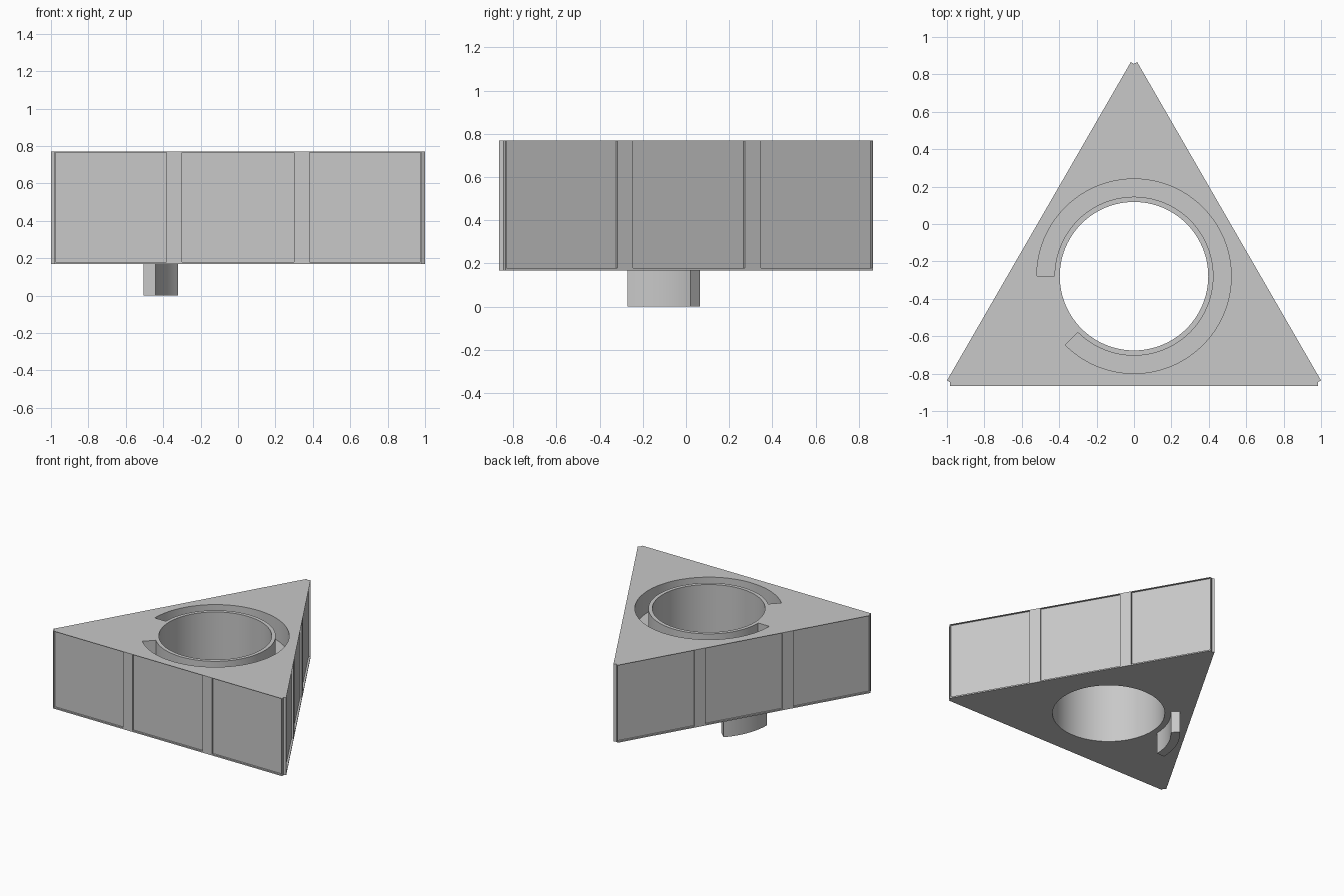
import bpy
import bmesh
import math
from mathutils import Matrix, Vector

cube = bpy.data.objects.get("Cube")
if cube:
    bpy.data.objects.remove(cube, do_unlink=True)

CENTRE_Y = -0.279            # axis of the triangle and of the round bore
BOTTOM, TOP = 0.168, 0.77
HALF, INRADIUS, CORE = 0.983, 0.587, 0.567

grey = bpy.data.materials.new("light_grey")
grey.use_nodes = True
grey.diffuse_color = (0.58, 0.58, 0.58, 1)
grey.node_tree.nodes["Principled BSDF"].inputs["Base Color"].default_value = grey.diffuse_color


def prism(name, outline, z0, z1):
    """Extrude a counter-clockwise outline, given about the axis."""
    bm = bmesh.new()
    face = bm.faces.new([bm.verts.new((x, y + CENTRE_Y, z0)) for x, y in outline])
    top = bmesh.ops.extrude_face_region(bm, geom=[face])["geom"]
    verts = [v for v in top if isinstance(v, bmesh.types.BMVert)]
    bmesh.ops.translate(bm, verts=verts, vec=(0, 0, z1 - z0))
    bmesh.ops.recalc_face_normals(bm, faces=bm.faces)
    mesh = bpy.data.meshes.new(name)
    bm.to_mesh(mesh)
    bm.free()
    mesh.materials.append(grey)
    obj = bpy.data.objects.new(name, mesh)
    bpy.context.collection.objects.link(obj)
    return obj


def arc(radius, start, end, steps):
    angles = [math.radians(start + (end - start) * i / steps) for i in range(steps + 1)]
    return [(radius * math.cos(a), radius * math.sin(a)) for a in angles]


def ring_sector(inner, outer, start, end, steps):
    return arc(outer, start, end, steps) + arc(inner, end, start, steps)


def turned(points, side):
    rot = Matrix.Rotation(math.radians(120 * side), 2)
    return [tuple(rot @ Vector(p)) for p in points]


def activate(obj):
    bpy.ops.object.select_all(action="DESELECT")
    obj.select_set(True)
    bpy.context.view_layer.objects.active = obj


def cut(obj, cutter):
    cutter.hide_render = True
    mod = obj.modifiers.new("cut", "BOOLEAN")
    mod.operation = "DIFFERENCE"
    mod.solver = "EXACT"
    mod.object = cutter
    activate(obj)
    bpy.ops.object.modifier_apply(modifier=mod.name)
    bpy.data.objects.remove(cutter, do_unlink=True)


# Triangular block with a small notch at each corner
outline = []
for side in range(3):
    outline += turned([(-HALF, -INRADIUS), (HALF, -INRADIUS), (HALF, -CORE)], side)
body = prism("triangular_body", outline, BOTTOM, TOP)

# Round bore and the curved slot in the top
cut(body, prism("bore_cutter", arc(0.397, 0, 360, 96)[:-1], 0, 1))
cut(body, prism("slot_cutter", ring_sector(0.425, 0.52, -135, 180, 84), TOP - 0.168, 1))

# Three shallow square recesses on each side
for side in range(3):
    for left, right in ((-0.977, -0.383), (-0.3, 0.3), (0.383, 0.977)):
        depth = INRADIUS - 0.014
        box = [(left, -0.7), (right, -0.7), (right, -depth), (left, -depth)]
        cut(body, prism("recess_cutter", turned(box, side), BOTTOM + 0.01, TOP - 0.004))

# Curved locking tab underneath
tab = prism("locking_tab", ring_sector(0.44, 0.505, 137, 179, 16), 0, BOTTOM + 0.005)

for part in (body, tab):
    activate(part)
    bpy.ops.object.shade_smooth_by_angle(angle=math.radians(25))
